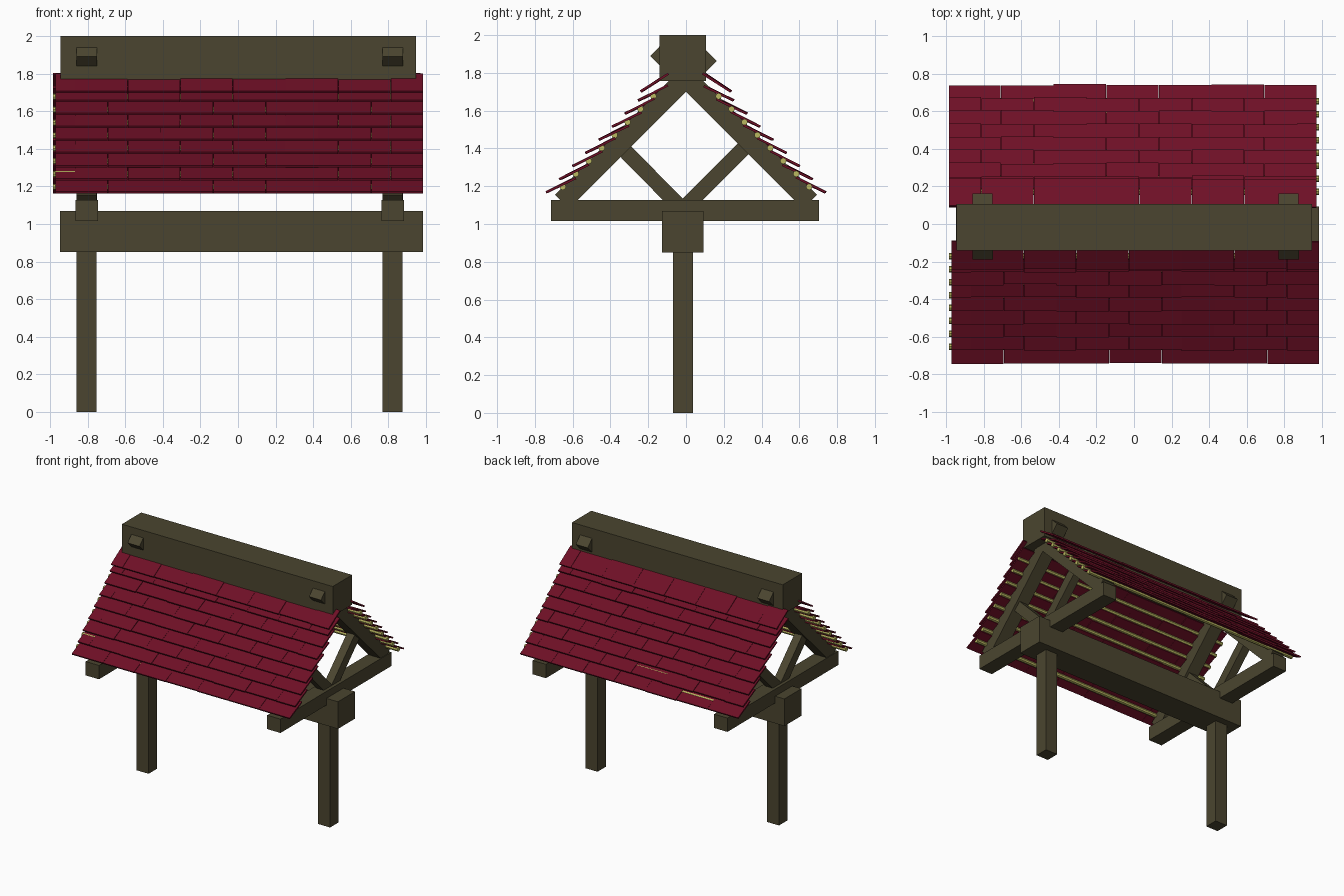
import bpy, bmesh, math, random
from mathutils import Matrix, Vector

if "Cube" in bpy.data.objects:
    bpy.data.objects.remove(bpy.data.objects["Cube"])

random.seed(4)


def material(name, rgb):
    m = bpy.data.materials.new(name)
    m.diffuse_color = (*rgb, 1)
    m.use_nodes = True
    m.node_tree.nodes["Principled BSDF"].inputs["Base Color"].default_value = m.diffuse_color
    return m


WOOD = material("dark weathered wood", (0.070, 0.060, 0.029))
RED = material("crimson shingle", (0.156, 0.0048, 0.019))
PALE = material("pale batten wood", (0.50, 0.48, 0.12))


def finish(bm, name, mat):
    bmesh.ops.recalc_face_normals(bm, faces=bm.faces)
    me = bpy.data.meshes.new(name)
    bm.to_mesh(me)
    bm.free()
    me.materials.append(mat)
    ob = bpy.data.objects.new(name, me)
    bpy.context.collection.objects.link(ob)
    return ob


def add_prism(bm, pts, x0, x1):
    """Extrude a y-z profile from x0 to x1."""
    a = [bm.verts.new((x0, y, z)) for y, z in pts]
    b = [bm.verts.new((x1, y, z)) for y, z in pts]
    n = len(pts)
    bm.faces.new(a)
    bm.faces.new(b[::-1])
    for i in range(n):
        j = (i + 1) % n
        bm.faces.new((a[i], b[i], b[j], a[j]))


def prism(name, pts, x0, x1, mat=WOOD):
    bm = bmesh.new()
    add_prism(bm, pts, x0, x1)
    return finish(bm, name, mat)


def box(name, x0, x1, y0, y1, z0, z1):
    return prism(name, [(y0, z0), (y1, z0), (y1, z1), (y0, z1)], x0, x1)


def bar(p, q, left, right=0.0):
    """Y-z rectangle from p to q, widened to its left and right side."""
    p, q = Vector(p), Vector(q)
    d = (q - p).normalized()
    n = Vector((-d.y, d.x))
    return [tuple(v) for v in (p + n * left, q + n * left, q - n * right, p - n * right)]


# Long beams
box("lower_beam", -0.947, 0.985, -0.126, 0.092, 0.85, 1.07)
box("ridge_beam", -0.943, 0.948, -0.14, 0.107, 1.758, 2.0)

# Posts and trusses at each end
for side, x0 in (("left", -0.86), ("right", 0.768)):
    x1 = x0 + 0.107
    box(side + "_post", x0, x1, -0.07, 0.037, 0, 0.86)
    box(side + "_tie_beam", x0 - 0.005, x1 + 0.007, -0.716, 0.705, 1.015, 1.127)
    # rafters cross at the top and poke out through the ridge beam
    prism(side + "_front_rafter", bar((-0.62, 1.08), (0.163, 1.863), 0.104), x0, x1)
    prism(side + "_back_rafter", bar((0.62, 1.08), (-0.19, 1.89), 0, 0.104), x0 + 0.002, x1 + 0.002)
    prism(side + "_front_strut", bar((-0.03, 1.09), (-0.345, 1.41), 0.04, 0.04), x0 + 0.02, x1 - 0.02)
    prism(side + "_back_strut", bar((-0.005, 1.09), (0.325, 1.42), 0.04, 0.04), x0 + 0.02, x1 - 0.02)

STEP = 0.0695
WIDTH = 0.28
X_LEFT, X_RIGHT = -0.972, 0.984


def shingle_row(name, tip, angle, staggered, turn):
    """A row of thin overlapping planks, each with a slightly uneven tilt."""
    bm = bmesh.new()
    xs = [X_LEFT]
    x = X_LEFT + (0.105 if staggered else WIDTH)
    while x < X_RIGHT - 0.05:
        xs.append(x)
        x += WIDTH
    xs.append(X_RIGHT)
    for a, b in zip(xs, xs[1:]):
        t = math.radians(angle + random.uniform(-1.2, 1.2))
        y = tip[0] + random.uniform(-0.004, 0.004)
        end = (y + 0.175 * math.cos(t), tip[1] + 0.175 * math.sin(t))
        add_prism(bm, bar((y, tip[1]), end, 0.006, 0.006), a + 0.001, b - 0.001)
    bm.transform(turn)
    finish(bm, name, RED)


# The back slope is the front slope turned half round
for slope, turn in (("front", Matrix()), ("back", Matrix.Rotation(math.pi, 4, "Z"))):
    for i in range(8):
        shingle_row(f"{slope}_shingle_row_{i + 1}",
                    (-0.738 + i * STEP, 1.168 + i * STEP), 26, i % 2 == 1, turn)
        # round batten under each row
        bm = bmesh.new()
        place = Matrix.Translation((-0.01, -0.652 + i * 0.0685, 1.197 + i * 0.0685))
        bmesh.ops.create_cone(bm, cap_ends=True, segments=8, radius1=0.017, radius2=0.017,
                              depth=1.95, matrix=place @ Matrix.Rotation(math.pi / 2, 4, "Y"))
        bm.transform(turn)
        finish(bm, f"{slope}_batten_{i + 1}", PALE)
    # steeper cap row against the ridge
    shingle_row(f"{slope}_cap_row", (-0.238, 1.702), 33, True, turn)
